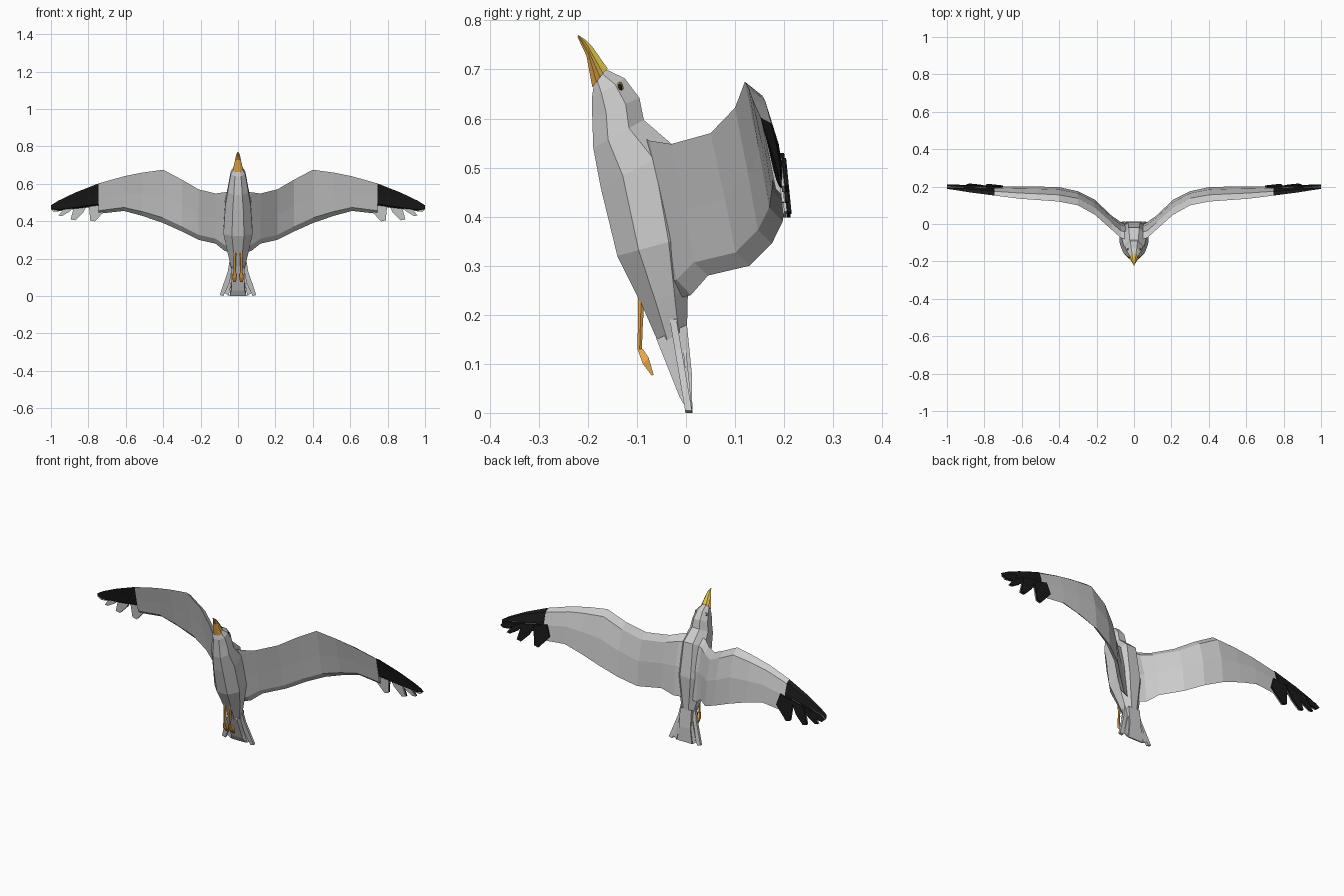
import bpy, bmesh
from math import pi, sin, cos
from mathutils import Vector

if "Cube" in bpy.data.objects:
    bpy.data.objects.remove(bpy.data.objects["Cube"])


def material(name, rgb):
    m = bpy.data.materials.new(name)
    m.diffuse_color = (*rgb, 1)
    m.use_nodes = True
    m.node_tree.nodes["Principled BSDF"].inputs["Base Color"].default_value = m.diffuse_color
    return m


BLACK = material("black", (0.01, 0.01, 0.01))
ORANGE = material("orange", (0.85, 0.4, 0.07))
YELLOW = material("yellow", (0.8, 0.58, 0.07))


def finish(name, bm, mat=None, mirror=False):
    bmesh.ops.recalc_face_normals(bm, faces=bm.faces)
    me = bpy.data.meshes.new(name)
    bm.to_mesh(me)
    bm.free()
    ob = bpy.data.objects.new(name, me)
    bpy.context.collection.objects.link(ob)
    if mat:
        me.materials.append(mat)
    if mirror:
        ob.modifiers.new("mirror", 'MIRROR')
    return ob


def loft(name, rings, mat=None, mirror=False):
    bm = bmesh.new()
    vs = [[bm.verts.new(p) for p in r] for r in rings]
    n = len(vs[0])
    for a, b in zip(vs, vs[1:]):
        for i in range(n):
            j = (i + 1) % n
            bm.faces.new((a[i], a[j], b[j], b[i]))
    bm.faces.new(vs[0])
    bm.faces.new(vs[-1])
    return finish(name, bm, mat, mirror)


def oval(front, back, w, n=8, cx=0):
    """Ring spanning from a front to a back (y, z) point, half width w."""
    f, b = Vector((0, *front)), Vector((0, *back))
    c, d, k = (f + b) / 2, (b - f) / 2, 1 / cos(pi / n)
    ring = []
    for i in range(n):
        a = 2 * pi * (i + 0.5) / n
        p = c + d * cos(a) * k
        ring.append((cx + w * sin(a) * k, p.y, p.z))
    return ring


def plate(name, outline, y_at, thick, mat=None):
    """Thin feather: x-z outline laid on a surface y_at(z)."""
    loft(name, [[(x, y_at(z) + s * thick / 2, z) for x, z in outline]
                for s in (-1, 1)], mat, True)


# Head, neck, trunk and tapering rump
loft("body", [oval(*r) for r in [
    ((-.188, .668), (-.163, .70), .022),
    ((-.192, .64), (-.125, .682), .038),
    ((-.191, .60), (-.095, .642), .046),
    ((-.189, .54), (-.086, .597), .055),
    ((-.174, .46), (-.02, .54), .068),
    ((-.14, .32), (.008, .36), .078),
    ((-.09, .22), (.004, .25), .055),
    ((-.055, .14), (.002, .17), .036)]])

# Central tail feathers
loft("tail_centre", [oval((-.06, .15), (.002, .18), .035, 4),
                     oval((-.012, .03), (.012, .08), .035, 4),
                     oval((.006, .0), (.013, .0), .045, 4)])

# Outer tail feathers
tail_y = lambda z: .006 - .17 * z
plate("tail_feather", [(.02, .21), (.045, .19), (.055, .13), (.098, .005),
                       (.078, .0), (.045, .07)], tail_y, .014)
plate("tail_inner_feather", [(.02, .15), (.04, .12), (.07, .015), (.05, .0)],
      lambda z: .01 - .1 * z, .006)


# Wings: each section has a raised front bevel and a rear underside bevel
def wing_section(x, ly, lz, ty, tz, t):
    L, T = Vector((x, ly, lz)), Vector((x, ty, tz))
    up = Vector((0, t, 0))
    return [L, L + (T - L) * .1 + up, L.lerp(T, .5) + up * .9, T,
            L.lerp(T, .9) - up * .7, L.lerp(T, .5) - up * .35]


loft("wing", [wing_section(*s) for s in [
    (.03, -.085, .56, -.01, .235, .03),
    (.07, -.075, .555, .01, .24, .03),
    (.12, -.03, .548, .045, .28, .03),
    (.21, .05, .57, .13, .30, .03),
    (.30, .10, .622, .175, .345, .03),
    (.40, .12, .675, .197, .39, .028),
    (.51, .128, .66, .2, .428, .026),
    (.61, .135, .64, .2, .455, .024),
    (.745, .152, .602, .2, .44, .018)]], None, True)

# Black wing tip along the leading edge
loft("wing_tip", [wing_section(*s) for s in [
    (.745, .152, .602, .196, .48, .018),
    (.87, .168, .553, .197, .465, .014),
    (.96, .182, .51, .197, .456, .008),
    (1.0, .188, .485, .194, .465, .004)]], BLACK, True)

# Flight feathers: black above, grey below
feathers = [
    [(.70, .47), (.72, .53), (.80, .51), (.79, .405), (.765, .398)],
    [(.79, .52), (.87, .50), (.895, .41), (.87, .405), (.825, .45)],
    [(.85, .51), (.92, .48), (.96, .43), (.94, .428), (.895, .455)],
    [(.91, .50), (.98, .48), (1.0, .462), (.985, .45), (.94, .455)]]
for i, f in enumerate(feathers):
    y = lambda z, i=i: .20 + .1 * (.49 - z) + .003 * (i % 2)
    plate("flight_feather_top", f, y, .008, BLACK)
    plate("flight_feather_under", f, lambda z: y(z) - .008, .006)

# Beak: yellow upper half with hooked tip, orange lower half
loft("upper_beak", [oval((-.178, .682), (-.16, .702), .02, 6),
                    oval((-.203, .738), (-.192, .748), .011, 6),
                    oval((-.211, .757), (-.203, .759), .008, 6),
                    oval((-.221, .768), (-.219, .77), .002, 6)], YELLOW)
loft("lower_beak", [oval((-.191, .664), (-.174, .684), .024, 6),
                    oval((-.203, .728), (-.196, .74), .012, 6),
                    oval((-.221, .766), (-.218, .769), .002, 6)], ORANGE)

# Eyes: dark pupil on a yellow rim
for name, r, x, mat in (("eye_rim", .0095, .031, YELLOW), ("eye", .007, .034, BLACK)):
    bm = bmesh.new()
    bmesh.ops.create_uvsphere(bm, u_segments=8, v_segments=6, radius=r)
    bmesh.ops.scale(bm, vec=(.6, .8, 1.2), verts=bm.verts)
    bmesh.ops.translate(bm, vec=(x, -.135, .663), verts=bm.verts)
    finish(name, bm, mat, True)

# Legs trailing down, with webbed feet
loft("leg", [oval((-.098, .24), (-.084, .24), .007, 6, .017),
             oval((-.098, .18), (-.088, .18), .006, 6, .017),
             oval((-.099, .13), (-.09, .128), .006, 6, .017)], ORANGE, True)
loft("foot", [oval((-.099, .13), (-.088, .13), .006, 4, .017),
              oval((-.088, .10), (-.076, .112), .012, 4, .018),
              oval((-.07, .076), (-.066, .078), .008, 4, .019)], ORANGE, True)
